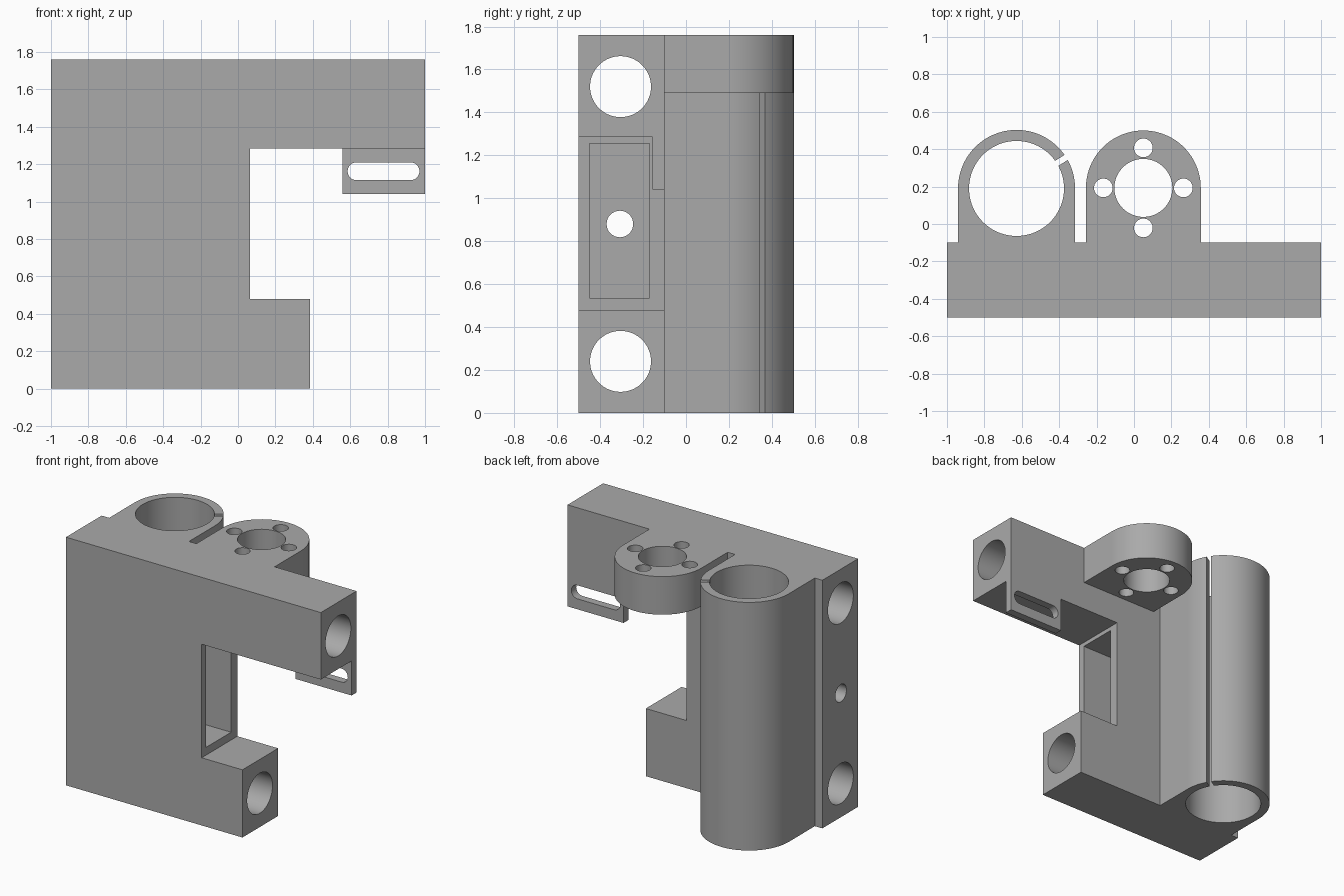
import bpy, bmesh
from math import cos, sin, pi, radians
from mathutils import Matrix, Vector

if "Cube" in bpy.data.objects:
    bpy.data.objects.remove(bpy.data.objects["Cube"])

grey = bpy.data.materials.new("plain grey")
grey.use_nodes = True
grey.diffuse_color = (0.4, 0.4, 0.4, 1)
grey.node_tree.nodes["Principled BSDF"].inputs["Base Color"].default_value = (0.4, 0.4, 0.4, 1)

# Axis maps: profile plane (u, v) and extrusion direction w
TO_XYZ = {
    "x": lambda u, v, w: (w, u, v),
    "y": lambda u, v, w: (u, w, v),
    "z": lambda u, v, w: (u, v, w),
}


def prism(name, profile, axis, lo, hi):
    """Extrude a closed 2D profile along an axis."""
    place = TO_XYZ[axis]
    bm = bmesh.new()
    face = bm.faces.new([bm.verts.new(place(u, v, lo)) for u, v in profile])
    geom = bmesh.ops.extrude_face_region(bm, geom=[face])["geom"]
    shift = Vector(place(0, 0, hi - lo))
    bmesh.ops.translate(bm, vec=shift, verts=[g for g in geom if isinstance(g, bmesh.types.BMVert)])
    bmesh.ops.recalc_face_normals(bm, faces=bm.faces)
    mesh = bpy.data.meshes.new(name)
    bm.to_mesh(mesh)
    bm.free()
    mesh.materials.append(grey)
    obj = bpy.data.objects.new(name, mesh)
    bpy.context.collection.objects.link(obj)
    return obj


def arc(cx, cy, r, start, end, n):
    return [(cx + r * cos(start + (end - start) * i / n),
             cy + r * sin(start + (end - start) * i / n)) for i in range(n + 1)]


def circle(cx, cy, r, n=64):
    return arc(cx, cy, r, 0, 2 * pi, n)[:-1]


def rect(u0, u1, v0, v1):
    return [(u0, v0), (u1, v0), (u1, v1), (u0, v1)]


def arch(cx, cy, r, base):
    """Half-round boss with straight sides running down to the base."""
    return [(cx - r, base), (cx + r, base)] + arc(cx, cy, r, 0, pi, 48)


def combine(target, other, operation):
    mod = target.modifiers.new(operation.title(), "BOOLEAN")
    mod.operation, mod.solver, mod.object = operation, "EXACT", other
    bpy.context.view_layer.objects.active = target
    bpy.ops.object.modifier_apply(modifier=mod.name)
    bpy.data.objects.remove(other)


TOP, FRONT, BACK = 1.76, -0.5, -0.1
BEARING = (-0.628, 0.19)
MOUNT = (0.05, 0.193)

# C-shaped carriage plate
carriage = prism("carriage_body", [
    (-1, 0), (0.385, 0), (0.385, 0.48), (0.065, 0.48),
    (0.065, 1.285), (1, 1.285), (1, TOP), (-1, TOP)], "y", FRONT, BACK)

# Bearing holder, nut mount and slotted tab
combine(carriage, prism("bearing_holder", arch(*BEARING, 0.313, BACK - 0.02), "z", 0, TOP), "UNION")
combine(carriage, prism("nut_mount", arch(*MOUNT, 0.307, BACK - 0.02), "z", 1.49, TOP), "UNION")
combine(carriage, prism("belt_tab", rect(0.56, 1, 1.04, 1.3), "y", -0.155, BACK), "UNION")

# Bearing bore and clamping slit
combine(carriage, prism("bearing_bore", circle(*BEARING, 0.254, 96), "z", -0.1, 1.9), "DIFFERENCE")
slit = prism("clamp_slit", rect(0.2, 0.4, -0.016, 0.016), "z", -0.1, 1.9)
slit.data.transform(Matrix.Translation((*BEARING, 0)) @ Matrix.Rotation(radians(32), 4, "Z"))
combine(carriage, slit, "DIFFERENCE")

# Nut bore with four screw holes
combine(carriage, prism("nut_bore", circle(*MOUNT, 0.155), "z", 1.3, 1.9), "DIFFERENCE")
for k in range(4):
    cx = MOUNT[0] + 0.214 * cos(k * pi / 2)
    cy = MOUNT[1] + 0.214 * sin(k * pi / 2)
    combine(carriage, prism("screw_hole", circle(cx, cy, 0.05, 32), "z", 1.3, 1.9), "DIFFERENCE")

# Cross rod holes, side pocket and its small through hole
for z in (0.24, 1.52):
    combine(carriage, prism("rod_hole", circle(-0.305, z, 0.142), "x", -1.1, 1.1), "DIFFERENCE")
combine(carriage, prism("side_pocket", rect(-0.45, -0.17, 0.535, 1.255), "x", -0.9, 0.2), "DIFFERENCE")
combine(carriage, prism("cable_hole", circle(-0.308, 0.88, 0.062, 32), "x", -1.1, -0.8), "DIFFERENCE")

# Rounded slot in the tab
slot = arc(0.922, 1.162, 0.048, -pi / 2, pi / 2, 16) + arc(0.634, 1.162, 0.048, pi / 2, 3 * pi / 2, 16)
combine(carriage, prism("tab_slot", slot, "y", -0.25, 0), "DIFFERENCE")

# Smooth the round walls, keep edges crisp
bpy.ops.object.select_all(action="DESELECT")
carriage.select_set(True)
bpy.context.view_layer.objects.active = carriage
bpy.ops.object.shade_smooth_by_angle(angle=radians(30))
